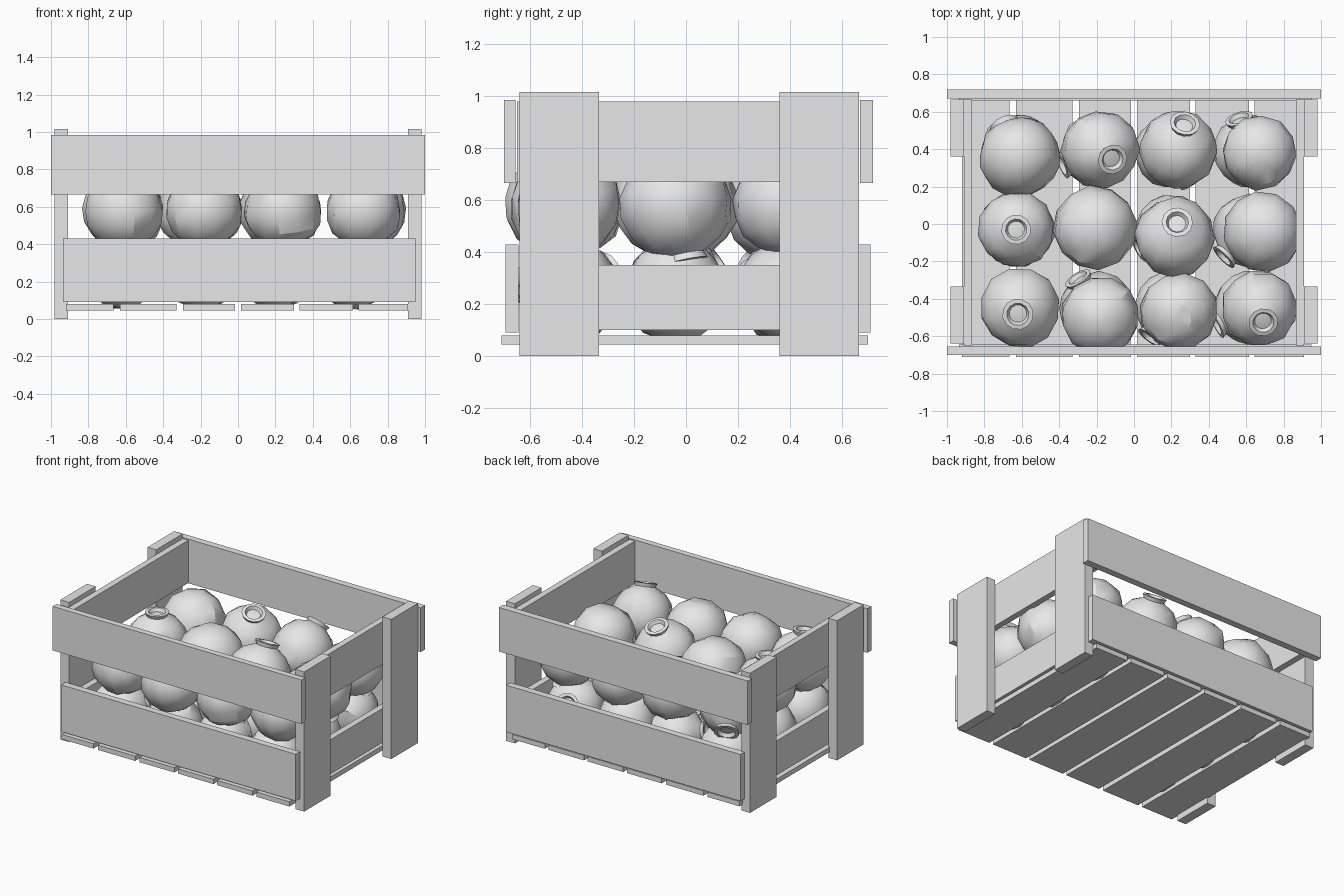
import bpy, bmesh, math, random
from mathutils import Vector, Matrix

random.seed(4)
old = bpy.data.objects.get("Cube")
if old:
    bpy.data.objects.remove(old, do_unlink=True)

grey = bpy.data.materials.new("plain_grey")
grey.use_nodes = True
grey.diffuse_color = (0.8, 0.8, 0.8, 1)
grey.node_tree.nodes["Principled BSDF"].inputs["Base Color"].default_value = (0.8, 0.8, 0.8, 1)


def finish(bm, name):
    mesh = bpy.data.meshes.new(name)
    bm.to_mesh(mesh)
    bm.free()
    mesh.materials.append(grey)
    obj = bpy.data.objects.new(name, mesh)
    bpy.context.collection.objects.link(obj)
    return obj


def board(name, x, y, z):
    """Box given by its (min, max) range on each axis."""
    bm = bmesh.new()
    bmesh.ops.create_cube(bm, size=1)
    for v in bm.verts:
        v.co = Vector([r[0] if c < 0 else r[1] for c, r in zip(v.co, (x, y, z))])
    return finish(bm, name)


# Fruit outline: round body, short neck and hollow crown (radius, height)
OUTLINE = [(0, -0.92), (0.4, -0.87), (0.75, -0.65), (0.95, -0.3), (1, 0.06),
           (0.9, 0.42), (0.68, 0.7), (0.4, 0.86), (0.34, 0.9), (0.39, 1.02),
           (0.28, 1.03), (0.22, 0.92), (0, 0.95)]


def fruit(name, centre, radius, crown):
    """Lathed fruit whose crown points along the given direction."""
    bm = bmesh.new()
    verts = [bm.verts.new((r, 0, h)) for r, h in OUTLINE]
    edges = [bm.edges.new(pair) for pair in zip(verts, verts[1:])]
    bmesh.ops.spin(bm, geom=verts + edges, cent=(0, 0, 0), axis=(0, 0, 1),
                   angle=math.tau, steps=12)
    bmesh.ops.remove_doubles(bm, verts=bm.verts, dist=0.001)
    bmesh.ops.recalc_face_normals(bm, faces=bm.faces)
    # Slightly uneven skin
    for v in bm.verts:
        if v.co.z < 0.8:
            v.co *= random.uniform(0.97, 1.03)
    turn = Vector(crown).to_track_quat('Z', 'Y').to_matrix().to_4x4()
    spin = Matrix.Rotation(random.uniform(0, math.tau), 4, 'Z')
    bm.transform(Matrix.Translation(centre) @ turn @ spin @ Matrix.Scale(radius, 4))
    bm.normal_update()
    for f in bm.faces:
        f.smooth = True
    for e in bm.edges:
        e.smooth = e.calc_face_angle(0) < math.radians(32)
    finish(bm, name)


# Corner posts and end boards
for side, s in (("left", 1), ("right", -1)):
    posts = tuple(sorted((s * 0.91, s * 0.98)))
    inner = tuple(sorted((s * 0.865, s * 0.91)))
    board(side + "_front_post", posts, (-0.64, -0.335), (0, 1.015))
    board(side + "_back_post", posts, (0.36, 0.665), (0, 1.015))
    board(side + "_upper_end_board", inner, (-0.65, 0.665), (0.67, 0.98))
    board(side + "_lower_end_board", inner, (-0.64, 0.66), (0.1, 0.35))

# Long boards
board("front_upper_board", (-1, 1), (-0.7, -0.655), (0.665, 0.985))
board("back_upper_board", (-1, 1), (0.67, 0.72), (0.665, 0.985))
board("front_lower_board", (-0.935, 0.95), (-0.695, -0.645), (0.09, 0.43))
board("back_lower_board", (-0.935, 0.95), (0.66, 0.71), (0.09, 0.43))

# Floor slats
for i, x in enumerate([(-0.92, -0.665), (-0.63, -0.33), (-0.295, -0.015),
                       (0.015, 0.3), (0.33, 0.615), (0.645, 0.91)]):
    board(f"floor_slat_{i + 1}", x, (-0.71, 0.7), (0.045, 0.08))

# Upper fruit: x, y, radius, crown direction
UP, DOWN = (0, 0, 1), (0.1, 0.2, -1)
UPPER = [
    (-0.61, 0.36, 0.22, (-0.4, 0.8, -0.6)), (-0.18, 0.4, 0.21, (0.3, -0.25, 0.9)),
    (0.24, 0.4, 0.21, (0.15, 0.65, 0.75)), (0.67, 0.38, 0.2, DOWN),
    (-0.63, -0.03, 0.205, (0, 0, 1)), (-0.21, -0.02, 0.225, DOWN),
    (0.22, -0.07, 0.215, (0.05, 0.35, 0.9)), (0.69, -0.04, 0.215, DOWN),
    (-0.61, -0.45, 0.215, (-0.05, -0.15, 1)), (-0.18, -0.49, 0.212, DOWN),
    (0.24, -0.47, 0.21, DOWN), (0.67, -0.45, 0.205, (0.1, -0.35, 0.9)),
]
for i, (x, y, r, crown) in enumerate(UPPER):
    fruit(f"upper_fruit_{i + 1}", (x, y, 0.58), r, crown)

# Lower fruit in the same rows
for row, y in enumerate((0.39, -0.04, -0.45)):
    for col, x in enumerate((-0.62, -0.2, 0.2, 0.62)):
        crown = (random.uniform(-1, 1), random.uniform(-1, 1), random.uniform(-0.2, 0.5))
        fruit(f"lower_fruit_{row * 4 + col + 1}", (x, y, 0.25), 0.2, crown)
